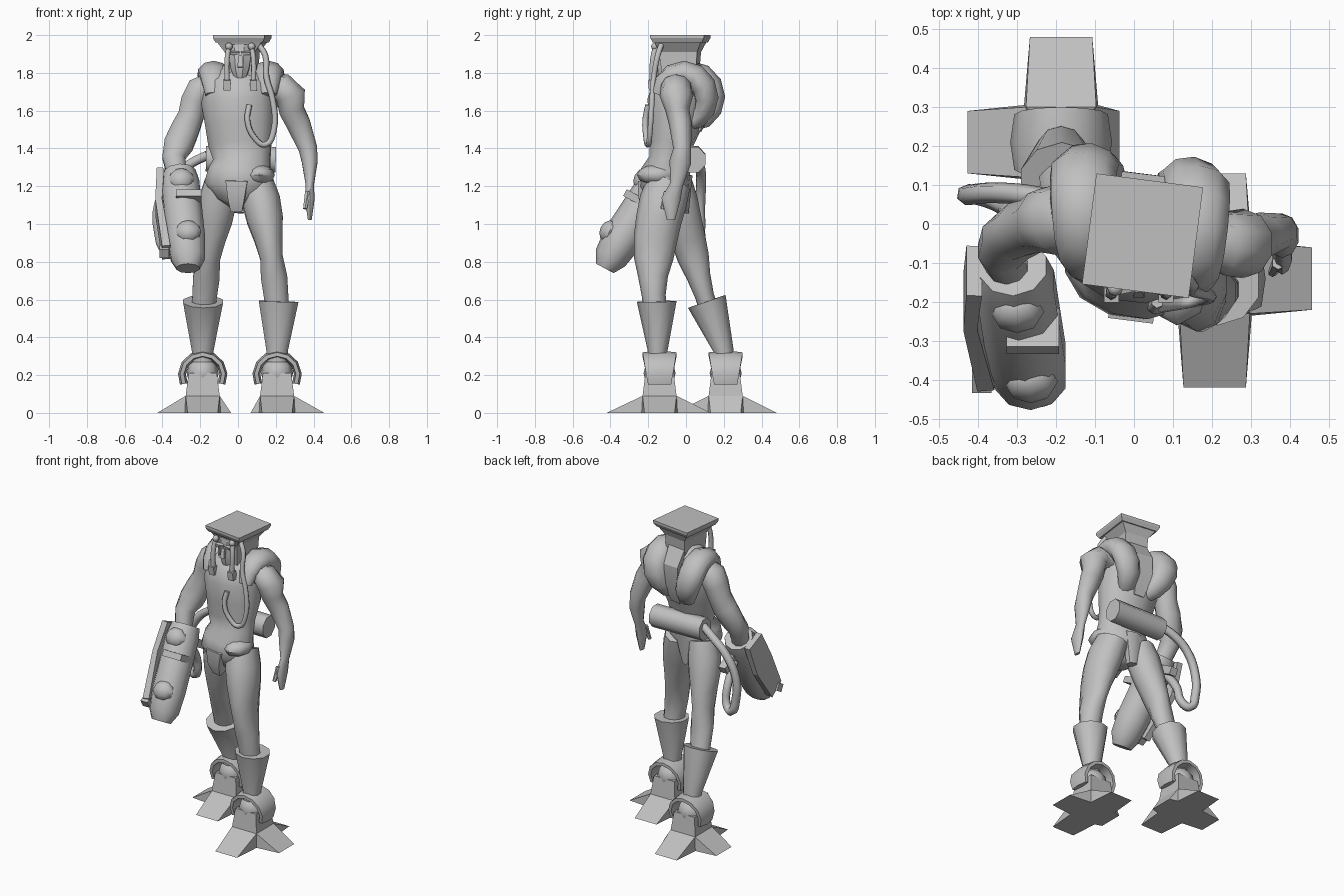
import bpy, bmesh, math
from mathutils import Vector, Matrix

old = bpy.data.objects.get("Cube")
if old:
    bpy.data.objects.remove(old, do_unlink=True)

grey = bpy.data.materials.new("plain grey")
grey.use_nodes = True
shade = (.53, .53, .53, 1)
grey.diffuse_color = shade
grey.node_tree.nodes["Principled BSDF"].inputs["Base Color"].default_value = shade

FORWARD = Vector((1, 0, 0))
TWISTED = Vector((1, -.13, 0)).normalized()      # the upper body is turned slightly
DEPTH = Vector((0, 1, 0))


def finish(name, bm, angle):
    """Turn a bmesh into a shaded, coloured object."""
    bmesh.ops.recalc_face_normals(bm, faces=bm.faces)
    mesh = bpy.data.meshes.new(name)
    bm.to_mesh(mesh)
    bm.free()
    mesh.materials.append(grey)
    part = bpy.data.objects.new(name, mesh)
    bpy.context.collection.objects.link(part)
    if angle:
        bpy.ops.object.select_all(action='DESELECT')
        part.select_set(True)
        bpy.context.view_layer.objects.active = part
        bpy.ops.object.shade_smooth_by_angle(angle=math.radians(angle))


def sweep(name, rings, sides=10, ref=FORWARD, angle=50):
    """Loft polygon rings (x, y, z, half width, half depth) along their path."""
    bm = bmesh.new()
    centres = [Vector(ring[:3]) for ring in rings]
    loops = []
    last = len(rings) - 1
    grow = 1 / math.cos(math.pi / sides)
    for i, ring in enumerate(rings):
        tangent = (centres[min(i + 1, last)] - centres[max(i - 1, 0)]).normalized()
        side = (ref - tangent * ref.dot(tangent)).normalized()
        up = tangent.cross(side)
        loop = []
        for k in range(sides):
            turn = math.tau * (k + .5) / sides
            loop.append(bm.verts.new(centres[i] + side * (ring[3] * grow * math.cos(turn))
                                     + up * (ring[4] * grow * math.sin(turn))))
        loops.append(loop)
    for low, high in zip(loops, loops[1:]):
        for k in range(sides):
            n = (k + 1) % sides
            bm.faces.new((low[k], low[n], high[n], high[k]))
    bm.faces.new(loops[0])
    bm.faces.new(loops[-1])
    finish(name, bm, angle)


def hose(name, points, radius):
    """Smooth round tube through the given points."""
    curve = bpy.data.curves.new(name, 'CURVE')
    curve.dimensions = '3D'
    curve.bevel_depth = radius
    curve.bevel_resolution = 1
    curve.resolution_u = 4
    curve.use_fill_caps = True
    line = curve.splines.new('BEZIER')
    line.bezier_points.add(len(points) - 1)
    for knot, point in zip(line.bezier_points, points):
        knot.co = point
        knot.handle_left_type = knot.handle_right_type = 'AUTO'
    curve.materials.append(grey)
    part = bpy.data.objects.new(name, curve)
    bpy.context.collection.objects.link(part)


def placed(place, size, tilt, turn=0.0):
    return (Matrix.Translation(place) @ Matrix.Rotation(turn, 4, 'Z')
            @ Matrix.Rotation(tilt, 4, 'X') @ Matrix.Diagonal((*size, 1)))


def block(name, place, size, tilt=0.0, turn=0.0):
    bm = bmesh.new()
    bmesh.ops.create_cube(bm, size=1, matrix=placed(place, size, tilt, turn))
    finish(name, bm, 0)


def ball(name, place, size, tilt=0.0):
    bm = bmesh.new()
    bmesh.ops.create_uvsphere(bm, u_segments=8, v_segments=6, radius=1,
                              matrix=placed(place, size, tilt))
    finish(name, bm, 45)


def foot(name, cx, cy, reach):
    """Cross-shaped foot: four sloping toes around a faceted ankle block."""
    bm = bmesh.new()

    def ring(half, z):
        return [bm.verts.new((cx + half * sx, cy + half * sy, z))
                for sx, sy in ((1, -1), (1, 1), (-1, 1), (-1, -1))]
    ground, root, ankle = ring(.095, 0), ring(.09, .09), ring(.075, .21)
    bm.faces.new(ground)
    bm.faces.new(ankle)
    for k, length in enumerate(reach):
        n = (k + 1) % 4
        out = Matrix.Rotation(k * math.pi / 2, 3, 'Z') @ FORWARD
        across = Vector((-out.y, out.x, 0))
        base = Vector((cx, cy, 0)) + out * length
        a, b = [bm.verts.new(base + across * w) for w in (-.08, .08)]
        bm.faces.new((a, b, root[n], root[k]))
        bm.faces.new((a, b, ground[n], ground[k]))
        bm.faces.new((a, root[k], ground[k]))
        bm.faces.new((b, root[n], ground[n]))
        bm.faces.new((root[k], root[n], ankle[n], ankle[k]))
    finish(name, bm, 0)


def ankle_guard(name, cx, cy):
    """Thick arch straddling the ankle, wider on top."""
    rings = []
    for step in range(9):
        turn = math.radians(-25 + 230 * step / 8)
        rise = math.sin(turn)
        rings.append((cx + .11 * math.cos(turn), cy, .2 + .11 * rise, .07 + .02 * rise, .018))
    sweep(name, rings, 6, DEPTH, 30)


def leg(name, ankle, bend, hip, slim):
    """Muscled leg along a bent path from ankle to hip."""
    ankle, bend, hip = Vector(ankle), Vector(bend), Vector(hip)
    widths = (.06, .065, .07, .06, .075, .095, .1, .085)
    depths = (.06, .06, .075, .1, .11, .115, .12, .11)
    rings = []
    for step, (w, d) in enumerate(zip(widths, depths)):
        t = step / 7
        centre = ankle.lerp(bend, t).lerp(bend.lerp(hip, t), t)
        rings.append((*centre, w, d * slim))
    sweep(name, rings)


def shoulder_pad(name, s, cx, cy):
    """Rounded strap from the chest over the shoulder and down the back."""
    rings = []
    for step in range(10):
        t = step / 9
        turn = math.radians(170 - 250 * t)
        swell = math.sin(math.pi * (.17 + .68 * t))
        inward = .08 * max(0, t - .6) / .4
        rings.append((cx + s * (.145 - inward), cy + .13 * math.cos(turn),
                      1.66 + .14 * math.sin(turn), .085 * swell, .065 * swell))
    sweep(name, rings, 10, TWISTED)


# Feet, ankle guards, boots and legs
for label, x, y, reach, top in (
        ("left", .207, -.14, (.25, .27, .14, .28), (.215, -.155)),
        ("right", -.187, .21, (.15, .27, .24, .27), (-.185, .11))):
    foot(label + "_foot", x, y, reach)
    ball(label + "_ankle", (x, y, .21), (.085, .085, .085))
    ankle_guard(label + "_ankle_guard", x, y)
    sweep(label + "_boot", [(x, y - .01, .27, .055, .05), (x, y - .01, .33, .057, .05),
                            (*top, .59, .105, .1)])
leg("left_leg", (.21, -.16, .52), (.185, -.21, .87), (.1, -.09, 1.22), 1)
leg("right_leg", (-.185, .13, .52), (-.16, .015, .87), (-.09, -.06, 1.22), .8)

# Trunk, hip bulge, groin plate and rear flap
sweep("torso", [(0, -.09, 1.09, .04, .06), (0, -.1, 1.14, .12, .1),
                (0, -.11, 1.21, .175, .13), (.01, -.11, 1.27, .165, .13),
                (.02, -.09, 1.34, .15, .1), (.01, -.08, 1.42, .165, .11),
                (.01, -.06, 1.52, .18, .135), (0, -.045, 1.64, .19, .155),
                (0, -.03, 1.74, .185, .14), (.01, -.02, 1.8, .13, .1),
                (.01, -.03, 1.85, .07, .07)], 12, TWISTED)
ball("hip_bulge", (.11, -.15, 1.26), (.085, .11, .055))
sweep("groin_plate", [(0, -.14, 1.09, .03, .08), (0, -.165, 1.16, .045, .085),
                      (0, -.18, 1.24, .058, .07)], 4, TWISTED, 25)
sweep("rear_flap", [(0, -.02, 1.06, .03, .03), (.01, 0, 1.26, .06, .03)], 6)

# Shoulder pads and the spine panel
shoulder_pad("left_shoulder_pad", 1, .015, -.02)
shoulder_pad("right_shoulder_pad", -1, .015, .015)
sweep("spine_panel", [(.02, .03, 1.85, .065, .03), (.02, .1, 1.74, .055, .03),
                      (.02, .1, 1.62, .055, .03), (.02, .05, 1.5, .035, .03)],
      4, TWISTED, 25)

# Arms and free hand
sweep("left_arm", [(.17, -.04, 1.73, .06, .07), (.235, -.05, 1.72, .075, .08),
                   (.28, -.05, 1.68, .08, .085), (.285, -.045, 1.6, .067, .06),
                   (.32, -.03, 1.53, .063, .057), (.37, -.02, 1.4, .05, .045),
                   (.38, -.03, 1.33, .042, .055), (.38, -.05, 1.21, .022, .033),
                   (.38, -.08, 1.13, .025, .048), (.38, -.08, 1.02, .01, .02)])
sweep("left_thumb", [(.37, -.1, 1.17, .015, .015), (.355, -.125, 1.08, .01, .01)], 6)
sweep("right_arm", [(-.15, .01, 1.74, .06, .07), (-.2, .01, 1.71, .075, .085),
                    (-.23, .01, 1.65, .072, .08), (-.25, 0, 1.57, .068, .07),
                    (-.28, -.01, 1.5, .075, .07), (-.315, -.035, 1.42, .078, .06),
                    (-.34, -.07, 1.35, .06, .06), (-.32, -.12, 1.24, .05, .05)])

# Head: hood flaring into a flat square cap
hx, hy = .022, -.03
sweep("hood", [(hx, hy, 1.78, .075, .09), (hx, hy, 1.91, .08, .1),
               (hx, hy, 1.965, .12, .125)], 4, TWISTED, 20)
sweep("cap", [(hx, hy, 1.96, .125, .13), (hx, hy, 1.985, .138, .143),
              (hx, hy, 2, .138, .143)], 4, TWISTED, 20)
fx = .012
sweep("face", [(fx, -.13, 1.77, .03, .025), (fx, -.125, 1.82, .048, .045),
               (fx, -.12, 1.88, .058, .045), (fx, -.12, 1.95, .06, .035)],
      8, TWISTED, 30)
sweep("nose", [(fx, -.175, 1.83, .015, .014), (fx, -.165, 1.89, .01, .01)], 4)
for s, label in ((1, "left"), (-1, "right")):
    block(label + "_brow", (fx + s * .03, -.165, 1.905), (.05, .02, .015), .3, -s * .2)
    ball(label + "_goggle", (fx + s * .06, -.165, 1.94), (.02, .02, .02))
    x = fx + s * .07
    hose(label + "_cheek_tube", [(x - s * .01, -.16, 1.94), (x, -.175, 1.87),
                                 (x, -.18, 1.75)], .015)
    block(label + "_tube_end", (x, -.18, 1.735), (.038, .038, .055), .1)

# Breathing tube looping over the chest
hose("chest_tube", [(.11, -.13, 1.95), (.145, -.15, 1.89), (.15, -.17, 1.78),
                    (.185, -.18, 1.65), (.19, -.19, 1.5), (.145, -.2, 1.42),
                    (.085, -.21, 1.46), (.05, -.215, 1.55), (.06, -.2, 1.63)], .016)

# Back canister and its supply hose
sweep("back_canister", [(-.17, .04, 1.345, .068, .062), (.2, .04, 1.34, .068, .062)],
      8, Vector((0, 0, 1)))
hose("supply_hose", [(-.16, .045, 1.365), (-.25, .07, 1.32), (-.35, .08, 1.24),
                     (-.42, .075, 1.1), (-.42, .075, .96), (-.38, .07, .865),
                     (-.335, .05, .89), (-.32, .02, 1), (-.31, -.07, 1.13)], .027)

# Arm cannon with side plate, knobs and slot
sweep("cannon_body", [(-.31, -.11, 1.27, .085, .085), (-.305, -.15, 1.21, .1, .1),
                      (-.275, -.34, .92, .1, .1), (-.265, -.4, .82, .09, .085),
                      (-.265, -.43, .765, .06, .05)])
sweep("cannon_plate", [(-.41, -.12, 1.27, .02, .07), (-.42, -.2, 1.09, .018, .085),
                       (-.38, -.38, .85, .022, .06)], 4, FORWARD, 20)
block("cannon_spur", (-.39, -.4, .855), (.05, .05, .05), .5)
for label, place in (("upper", (-.3, -.225, 1.235)), ("lower", (-.265, -.405, .96))):
    ball(label + "_knob", place, (.07, .052, .062), -.5)
block("cannon_slot", (-.26, -.275, 1.14), (.135, .11, .04), -.5)
block("cannon_bracket", (-.29, -.03, 1.13), (.05, .13, .05), -.5)
